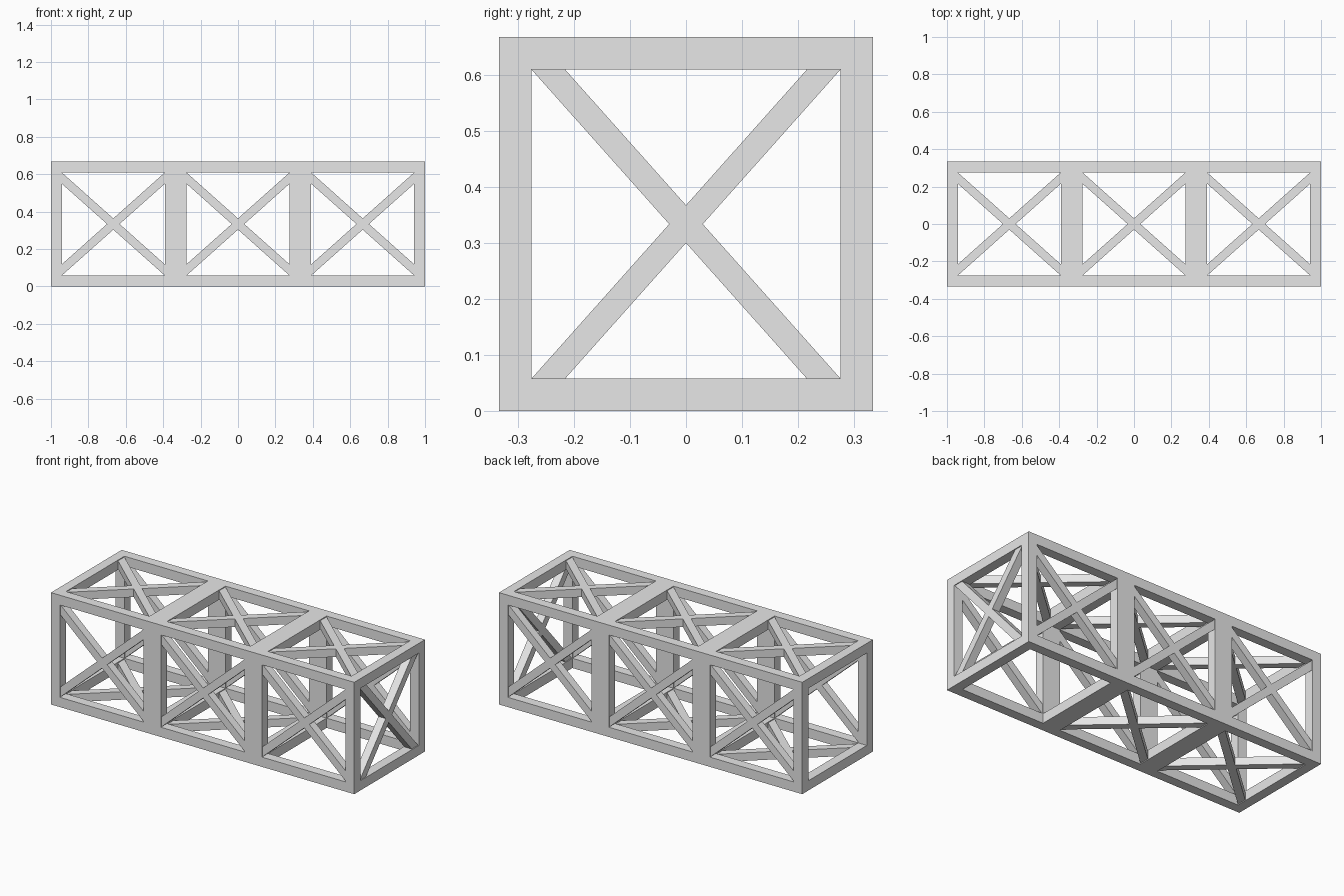
import bpy
import bmesh
from mathutils import Matrix, Vector

cube = bpy.data.objects.get("Cube")
if cube:
    bpy.data.objects.remove(cube, do_unlink=True)

CELL = 2 / 3            # edge length of one cubic bay
HALF = CELL / 2
BEAM = 0.058            # frame thickness
INNER = HALF - BEAM     # half of each opening
CUT = 0.03              # half of the angled end cut of a brace
DEPTH = 0.048           # brace depth

steel = bpy.data.materials.new("light_grey")
steel.use_nodes = True
steel.diffuse_color = (0.8, 0.8, 0.8, 1)
steel.node_tree.nodes["Principled BSDF"].inputs["Base Color"].default_value = (0.8, 0.8, 0.8, 1)


def finish(bm, name):
    bmesh.ops.recalc_face_normals(bm, faces=bm.faces)
    mesh = bpy.data.meshes.new(name)
    bm.to_mesh(mesh)
    bm.free()
    mesh.materials.append(steel)
    obj = bpy.data.objects.new(name, mesh)
    bpy.context.collection.objects.link(obj)
    return obj


def box(name, center, size):
    bm = bmesh.new()
    bmesh.ops.create_cube(bm, size=1)
    bmesh.ops.scale(bm, vec=size, verts=bm.verts)
    bmesh.ops.translate(bm, vec=center, verts=bm.verts)
    return finish(bm, name)


def cross_brace(name, center, along, across):
    """Two crossing bars whose ends are cut flush with the frame on the 'along' sides."""
    along, across = Vector(along), Vector(across)
    normal = along.cross(across)
    bm = bmesh.new()
    for sign in (1, -1):
        profile = []
        for u, side in ((-1, -1), (1, -1), (1, 1), (-1, 1)):
            v = sign * u * (INNER - CUT) + side * CUT
            profile.append(bm.verts.new(along * u * INNER + across * v - normal * DEPTH / 2))
        face = bm.faces.new(profile)
        grown = bmesh.ops.extrude_face_region(bm, geom=[face])
        tops = [g for g in grown["geom"] if isinstance(g, bmesh.types.BMVert)]
        bmesh.ops.translate(bm, vec=normal * DEPTH, verts=tops)
    bmesh.ops.translate(bm, vec=center, verts=bm.verts)
    return finish(bm, name)


X, Y, Z = (1, 0, 0), (0, 1, 0), (0, 0, 1)
mid = HALF - BEAM / 2   # offset of the frame centre line

# Four long corner rails
for y_name, y in (("front", -mid), ("back", mid)):
    for z_name, z in (("bottom", -mid), ("top", mid)):
        box(f"{y_name}_{z_name}_rail", (0, y, HALF + z), (2, BEAM, BEAM))

# Posts and cross beams: single at the ends, double width between bays
stations = (("right_end", -1 + BEAM / 2, BEAM), ("right_joint", -HALF, 2 * BEAM),
            ("left_joint", HALF, 2 * BEAM), ("left_end", 1 - BEAM / 2, BEAM))
for name, x, width in stations:
    for y_name, y in (("front", -mid), ("back", mid)):
        box(f"{name}_{y_name}_post", (x, y, HALF), (width, BEAM, 2 * INNER))
    for z_name, z in (("bottom", -mid), ("top", mid)):
        box(f"{name}_{z_name}_beam", (x, 0, HALF + z), (width, 2 * INNER, BEAM))

# Cross braces on the sides, top and bottom of each bay
for name, x in (("right", -CELL), ("middle", 0), ("left", CELL)):
    cross_brace(f"{name}_front_brace", (x, -mid, HALF), X, Z)
    cross_brace(f"{name}_back_brace", (x, mid, HALF), X, Z)
    cross_brace(f"{name}_top_brace", (x, 0, HALF + mid), X, Y)
    if name != "left":
        cross_brace(f"{name}_bottom_brace", (x, 0, HALF - mid), X, Y)

# The left end is braced instead of the left bay's underside
cross_brace("left_end_brace", (1 - BEAM / 2, 0, HALF), Z, Y)
